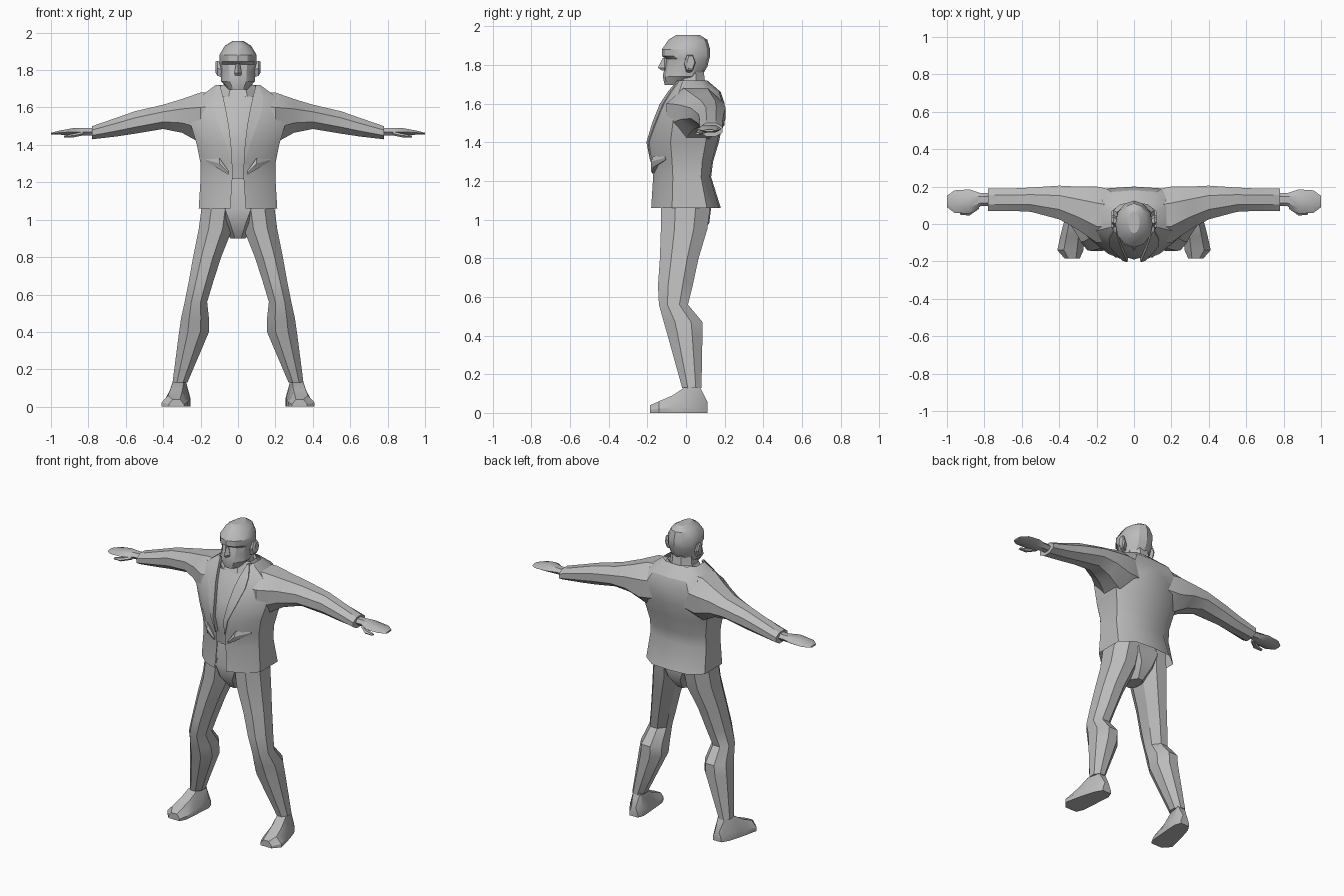
import bpy, bmesh
from math import sin, cos, pi, radians

if "Cube" in bpy.data.objects:
    bpy.data.objects.remove(bpy.data.objects["Cube"])

grey = bpy.data.materials.new("plain grey")
grey.use_nodes = True
grey.diffuse_color = (0.5, 0.5, 0.5, 1)
grey.node_tree.nodes["Principled BSDF"].inputs["Base Color"].default_value = grey.diffuse_color


def polygon(count, turn=0):
    """Regular cross-section that reaches -1..1 both ways."""
    angles = [(step + turn) * 2 * pi / count for step in range(count)]
    wide, tall = max(map(cos, angles)), max(map(sin, angles))
    return [(cos(angle) / wide, sin(angle) / tall) for angle in angles]


LIMB, SKULL, PAD = polygon(8, turn=.5), polygon(12), polygon(6)
SOLE = [(-1, -1), (1, -1), (1, -.3), (.5, 1), (-.5, 1), (-1, -.3)]


def skin(name, rings, closed=True, side=1, mirror=False):
    """Bridge a list of rings into one part; closed parts are capped."""
    bm = bmesh.new()
    loops = [[bm.verts.new((x * side, y, z)) for x, y, z in ring] for ring in rings]
    count = len(loops[0])
    for lower, upper in zip(loops, loops[1:]):
        for i in range(count if closed else count - 1):
            j = (i + 1) % count
            bm.faces.new((lower[i], lower[j], upper[j], upper[i]))
    if closed:
        bm.faces.new(loops[0])
        bm.faces.new(loops[-1])
    bmesh.ops.recalc_face_normals(bm, faces=bm.faces)
    mesh = bpy.data.meshes.new(name)
    bm.to_mesh(mesh)
    bm.free()
    mesh.materials.append(grey)
    part = bpy.data.objects.new(name, mesh)
    bpy.context.collection.objects.link(part)
    if mirror:
        part.modifiers.new("Mirror", "MIRROR").use_clip = True
    bpy.ops.object.select_all(action="DESELECT")
    part.select_set(True)
    bpy.context.view_layer.objects.active = part
    bpy.ops.object.shade_smooth_by_angle(angle=radians(30))


def loft(name, axis, shape, stations, side=1):
    """Skin a cross-section through stations: position, two centres, two half sizes."""
    rings = []
    for along, centre_a, centre_b, half_a, half_b in stations.values():
        ring = []
        for u, v in shape:
            a, b = centre_a + u * half_a, centre_b + v * half_b
            ring.append({"x": (along, a, b), "y": (a, along, b), "z": (a, b, along)}[axis])
        rings.append(ring)
    skin(name, rings, side=side)


def opening(z):
    """Half width of the jacket opening, narrowest at the button."""
    return .03 + .3 * (z - 1.25) ** 2


# Jacket levels: height, front, half width, back
jacket = dict(
    hem=(1.06, -.18, .21, .18),
    waist=(1.22, -.17, .2, .13),
    belly=(1.3, -.18, .2, .14),
    chest=(1.4, -.2, .22, .17),
    armpit=(1.5, -.17, .25, .19),
    shoulder=(1.6, -.13, .25, .2),
    yoke=(1.66, -.09, .2, .18),
    collar=(1.72, -.04, .12, .11),
)
shell, lapels, shirt = [], [], []
for level, (z, front, width, back) in jacket.items():
    edge = opening(z)
    span = width - edge
    shell.append([
        (edge, front, z),
        (edge + span * .55, front * .8, z),
        (width, front * .4, z),
        (width, back * .6, z),
        (width * .6, back * .95, z),
        (0, back, z),
    ])
    # Lapels widen from the button up to the collar
    if z >= jacket["belly"][0]:
        flare = (z - 1.28) / .44
        outer = edge + span * flare / 2
        outer_y = front * (1 - flare / 5)
        lapels.append([
            (edge, front - .005, z),
            (outer, outer_y - .007, z),
            (outer, outer_y + .02, z),
            (edge, front + .02, z),
        ])
    # The shirt lies just behind the opening
    if level not in ("hem", "collar"):
        shirt.append([(0, front + .01, z), (edge + .03, front + .03, z)])
skin("jacket", shell, closed=False, mirror=True)
skin("lapels", lapels, mirror=True)
skin("shirt", shirt, closed=False, mirror=True)

# Neck, collar, head and nose
loft("neck", "z", LIMB, dict(
    base=(1.62, 0, .02, .1, .11),
    middle=(1.7, 0, .02, .08, .08),
    top=(1.78, 0, .02, .07, .07)))
loft("collar", "z", LIMB, dict(
    outer=(1.66, 0, .03, .12, .11),
    rim=(1.72, 0, .03, .09, .08),
    inner=(1.7, 0, .03, .07, .07)))
loft("head", "z", SKULL, dict(
    chin=(1.695, 0, -.05, .05, .06),
    jaw=(1.74, 0, -.02, .09, .1),
    cheek=(1.79, 0, 0, .09, .11),
    eyes=(1.83, 0, .01, .1, .11),
    brow=(1.845, 0, 0, .1, .125),
    forehead=(1.88, 0, 0, .1, .125),
    crown=(1.93, 0, .01, .07, .1),
    top=(1.955, 0, .01, .03, .06)))
loft("nose", "z", polygon(4), dict(
    bridge=(1.835, 0, -.11, .01, .01),
    tip=(1.785, 0, -.11, .02, .035),
    base=(1.77, 0, -.11, .015, .015)))

# Hips and crotch
loft("hips", "z", LIMB, dict(
    waist=(1.22, 0, 0, .16, .11),
    seat=(1.06, 0, 0, .17, .13),
    fork=(.98, 0, 0, .1, .12),
    crotch=(.9, 0, 0, .04, .06)))

# Paired parts, measured on the left
fold = dict(
    inner=(.05, -.17, 1.25, .01, .01),
    middle=(.1, -.16, 1.3, .02, .03),
    outer=(.17, -.1, 1.32, .01, .01))
sleeve = dict(
    root=(.1, .04, 1.55, .14, .13),
    shoulder=(.2, .05, 1.545, .15, .135),
    armpit=(.3, .085, 1.555, .115, .09),
    upper_arm=(.4, .115, 1.55, .09, .065),
    elbow=(.55, .13, 1.52, .065, .06),
    forearm=(.65, .13, 1.495, .06, .05),
    cuff=(.78, .13, 1.465, .06, .035))
hand = dict(
    wrist=(.76, .13, 1.47, .035, .02),
    heel=(.82, .13, 1.47, .035, .02),
    palm=(.88, .12, 1.47, .065, .02),
    fingers=(.96, .12, 1.465, .06, .01),
    tips=(1, .12, 1.46, .03, .005))
thumb = dict(
    root=(.83, .1, 1.46, .02, .01),
    knuckle=(.88, .065, 1.45, .02, .01),
    tip=(.93, .06, 1.445, .01, .005))
leg = dict(
    hip=(1.1, .1, 0, .09, .13),
    seat=(.95, .12, -.01, .09, .12),
    thigh=(.8, .165, -.035, .075, .1),
    lower_thigh=(.66, .2, -.055, .065, .09),
    knee=(.56, .225, -.065, .06, .075),
    calf=(.47, .23, -.015, .075, .1),
    shin=(.4, .235, -.005, .08, .09),
    ankle=(.13, .31, .03, .04, .05))
shoe = dict(
    heel=(.11, .3, .03, .03, .03),
    ankle=(.07, .305, .07, .05, .07),
    instep=(-.01, .32, .065, .06, .065),
    arch=(-.07, .33, .045, .065, .045),
    ball=(-.14, .34, .03, .07, .03),
    toe=(-.185, .33, .02, .04, .02))
ear = dict(
    root=(.08, .01, 1.8, .02, .04),
    middle=(.11, .02, 1.81, .03, .04),
    rim=(.12, .025, 1.815, .02, .03))
pairs = [("pocket_fold", "x", PAD, fold), ("sleeve", "x", LIMB, sleeve), ("hand", "x", PAD, hand),
         ("thumb", "x", PAD, thumb), ("leg", "z", LIMB, leg), ("shoe", "y", SOLE, shoe),
         ("ear", "x", PAD, ear)]
for name, axis, shape, stations in pairs:
    loft("left_" + name, axis, shape, stations)
    loft("right_" + name, axis, shape, stations, side=-1)
